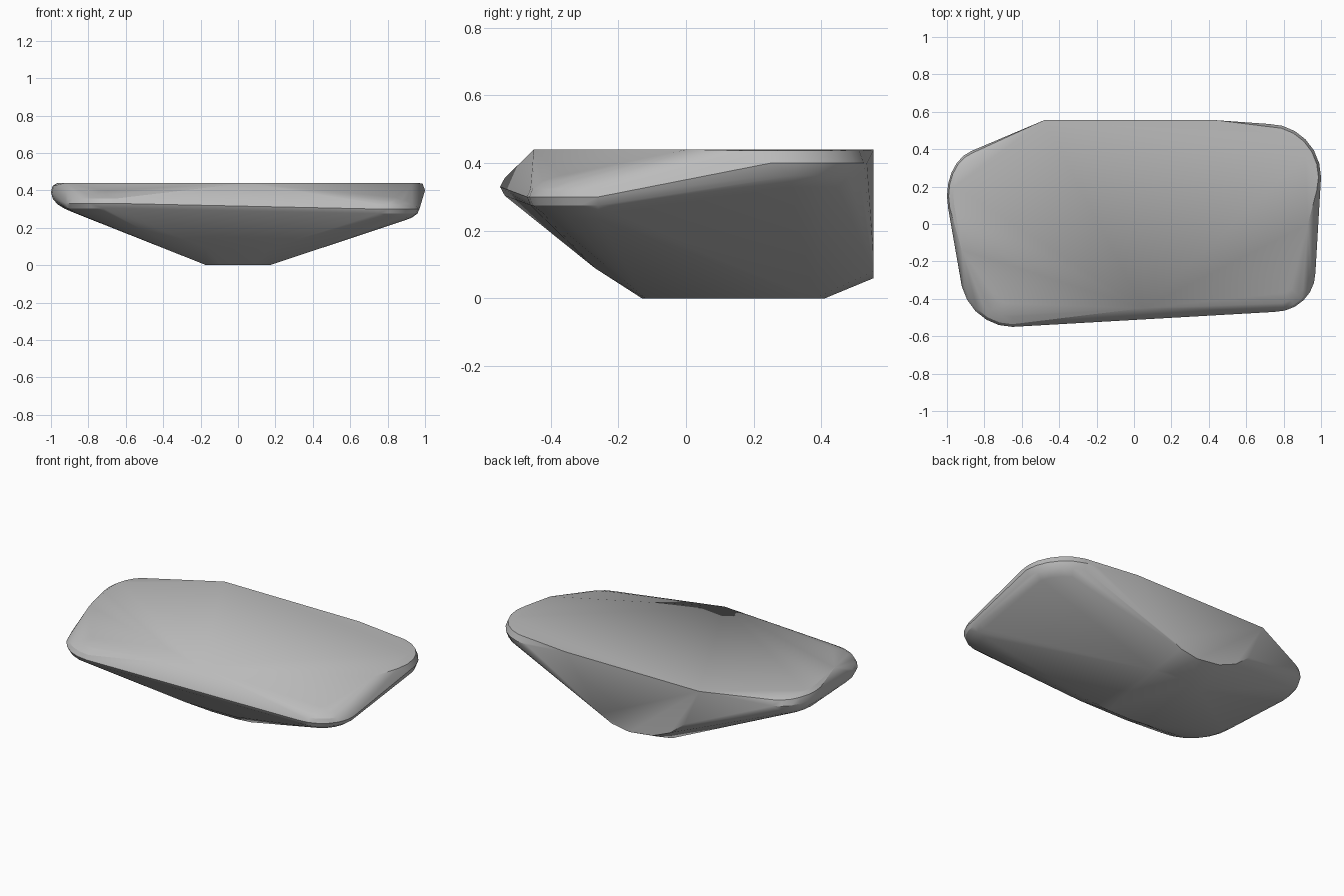
import bpy
import bmesh
import math

cube = bpy.data.objects.get("Cube")
if cube:
    bpy.data.objects.remove(cube, do_unlink=True)

TOP = 0.44
BACK = 0.555

stone = bpy.data.materials.new("stone grey")
stone.use_nodes = True
grey = (0.5, 0.5, 0.5, 1)
stone.diffuse_color = grey
stone.node_tree.nodes["Principled BSDF"].inputs["Base Color"].default_value = grey


def rounded_corner(bm, centre, radius, segments=24, rings=10):
    """Add the points of a squashed ball, cut flat by the top plane."""
    for ring in range(rings + 1):
        tilt = math.pi * (ring / rings - 0.5)
        for step in range(segments):
            turn = math.tau * step / segments
            x = centre[0] + radius[0] * math.cos(tilt) * math.cos(turn)
            y = centre[1] + radius[1] * math.cos(tilt) * math.sin(turn)
            z = centre[2] + radius[2] * math.sin(tilt)
            bm.verts.new((x, min(y, BACK), min(z, TOP)))


def add_points(bm, points):
    for point in points:
        bm.verts.new(point)


bm = bmesh.new()

# Four rounded corners of the rim
rounded_corner(bm, (0.75, -0.26, 0.30), (0.22, 0.21, 0.08))
rounded_corner(bm, (-0.65, -0.26, 0.33), (0.28, 0.29, 0.085))
rounded_corner(bm, (0.72, 0.25, 0.40), (0.28, 0.285, 0.12))
rounded_corner(bm, (-0.82, 0.15, 0.39), (0.18, 0.25, 0.11))

# Flat top edge
add_points(bm, [(x, y, TOP) for x, y in (
    (0.05, -0.45), (0.93, 0), (-0.92, -0.14), (0.44, BACK), (-0.48, BACK))])

# Flat back face, with a rounded lower edge
add_points(bm, [(x, BACK, z) for x, z in (
    (0.2, 0.12), (0.12, 0.08), (0, 0.06), (-0.16, 0.08), (-0.28, 0.13), (-0.38, 0.21))])

# Narrow foot and the start of the front slope
for x in (-0.17, 0.17):
    add_points(bm, [(x, -0.12, 0), (x, 0.38, 0), (x / 2, -0.13, 0), (x / 2, 0.41, 0),
                    (x, -0.27, 0.09)])

# Wrap all the points in one closed skin
hull = bmesh.ops.convex_hull(bm, input=bm.verts)
loose = {v for v in hull["geom_interior"] + hull["geom_unused"]
         if isinstance(v, bmesh.types.BMVert)}
bmesh.ops.delete(bm, geom=list(loose), context="VERTS")
bmesh.ops.remove_doubles(bm, verts=bm.verts, dist=0.002)
bmesh.ops.dissolve_limit(bm, angle_limit=math.radians(1), verts=bm.verts, edges=bm.edges)
bmesh.ops.recalc_face_normals(bm, faces=bm.faces)

mesh = bpy.data.meshes.new("stone_slab")
bm.to_mesh(mesh)
bm.free()
mesh.materials.append(stone)
slab = bpy.data.objects.new("stone_slab", mesh)
bpy.context.collection.objects.link(slab)

bpy.ops.object.select_all(action="DESELECT")
slab.select_set(True)
bpy.context.view_layer.objects.active = slab
bpy.ops.object.shade_smooth_by_angle(angle=math.radians(30))
